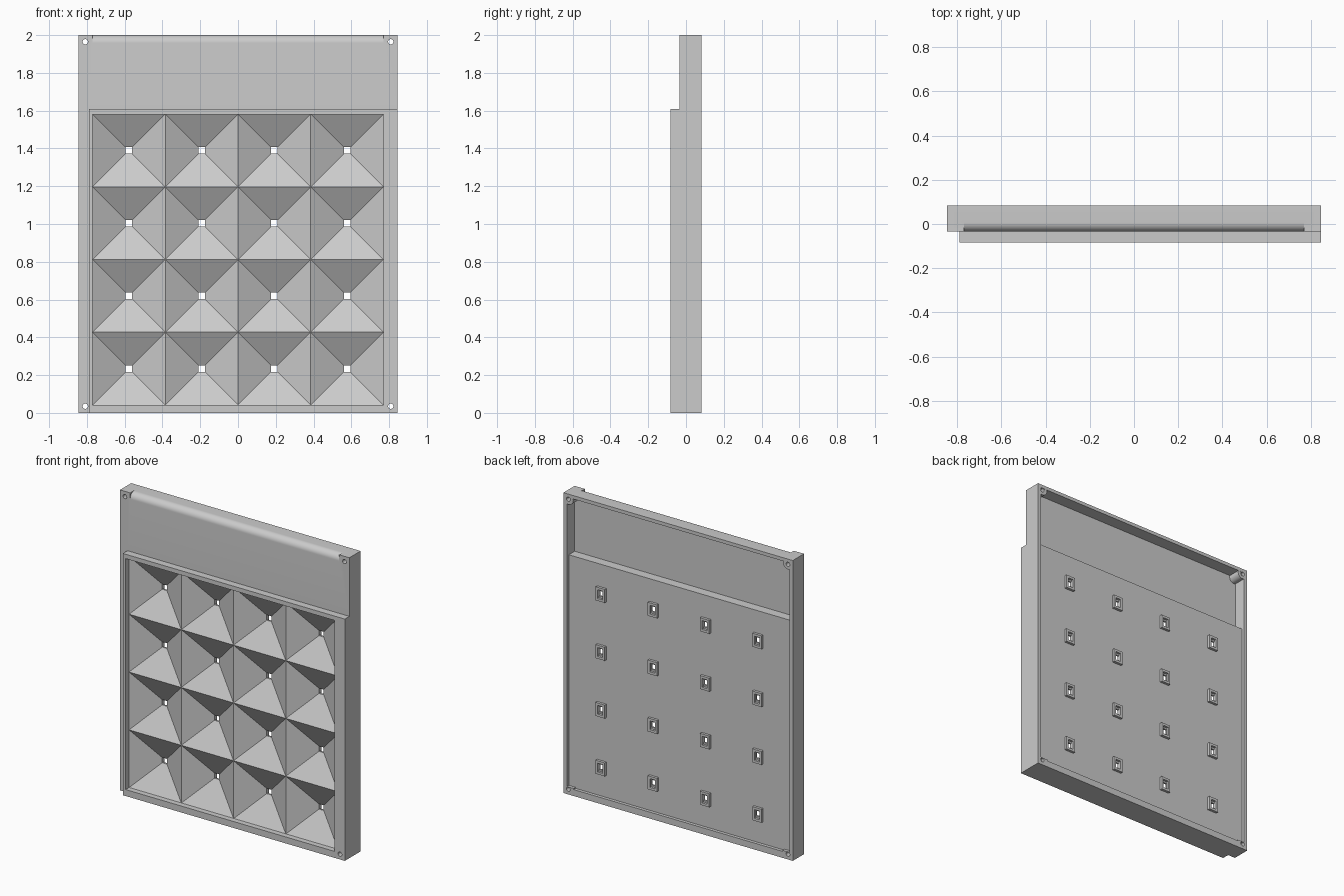
import bpy, bmesh, math

if "Cube" in bpy.data.objects:
    bpy.data.objects.remove(bpy.data.objects["Cube"])

F, S, B = -0.083, -0.035, 0.083      # front face, upper step face, back face
FLOOR = 0.062                        # recessed back floor


def obj_from(name, bm):
    bmesh.ops.recalc_face_normals(bm, faces=bm.faces)
    me = bpy.data.meshes.new(name)
    bm.to_mesh(me)
    bm.free()
    ob = bpy.data.objects.new(name, me)
    bpy.context.collection.objects.link(ob)
    return ob


def box(name, x0, x1, y0, y1, z0, z1):
    bm = bmesh.new()
    bmesh.ops.create_cube(bm, size=1)
    for v in bm.verts:
        v.co = (x1 if v.co.x > 0 else x0, y1 if v.co.y > 0 else y0, z1 if v.co.z > 0 else z0)
    return obj_from(name, bm)


def prism(name, pts, axis, a, b):
    # extrude a 2D outline along x (points are y,z) or along y (points are x,z)
    bm = bmesh.new()
    place = (lambda p, t: (t, p[0], p[1])) if axis == 'x' else (lambda p, t: (p[0], t, p[1]))
    lo = [bm.verts.new(place(p, a)) for p in pts]
    hi = [bm.verts.new(place(p, b)) for p in pts]
    bm.faces.new(lo)
    bm.faces.new(hi)
    n = len(pts)
    for i in range(n):
        j = (i + 1) % n
        bm.faces.new((lo[i], lo[j], hi[j], hi[i]))
    return obj_from(name, bm)


def rod(name, x, z, r, y0, y1, n=24):
    pts = [(x + r * math.cos(2 * math.pi * i / n), z + r * math.sin(2 * math.pi * i / n)) for i in range(n)]
    return prism(name, pts, 'y', y0, y1)


def boolean(target, tool, op='DIFFERENCE'):
    tool.hide_render = True
    m = target.modifiers.new(op, 'BOOLEAN')
    m.operation, m.object, m.solver = op, tool, 'EXACT'
    bpy.context.view_layer.objects.active = target
    bpy.ops.object.modifier_apply(modifier=m.name)
    bpy.data.objects.remove(tool)


# housing: stepped side outline, left front corner rebated
housing = prism("housing", [(F, 0), (B, 0), (B, 2), (S, 2), (S, 1.61), (F, 1.61)], 'x', -0.845, 0.845)
boolean(housing, box("left_rebate", -0.9, -0.79, -0.2, S, -0.1, 2.1))

# rounded top front edge
r = 0.042
arc = [(S + r - r * math.cos(a), 2 - r + r * math.sin(a)) for a in [math.pi / 2 * i / 12 for i in range(13)]]
round_pts = arc + [(S + r, 2.02), (S - 0.02, 2.02), (S - 0.02, 2 - r)]
boolean(housing, prism("top_round", round_pts, 'x', -0.77, 0.77))

# back recess, upper pocket and front window
boolean(housing, box("back_recess", -0.82, 0.82, FLOOR, 0.2, 0.05, 1.977))
boolean(housing, box("upper_pocket", -0.82, 0.82, 0.0, 0.2, 1.585, 1.977))
boolean(housing, box("window", -0.77, 0.77, -0.2, 0.2 - 0.1, 0.043, 1.581))

# screw posts and screw holes
for sx in (-1, 1):
    boolean(housing, rod("post", sx * 0.807, 1.965, 0.034, -0.01, B - 0.001), 'UNION')
for sx in (-1, 1):
    for z in (0.035, 1.965):
        boolean(housing, rod("screw_hole", sx * 0.809, z, 0.014, -0.2, 0.2))

# reflector panel: each cell is a chain of rectangular rings, front ridge to back floor
C = 0.385
rings = [(C / 2, C / 2, -0.047), (0.0175, 0.0175, 0.052), (0.0175, 0.0175, 0.064),
         (0.019, 0.029, 0.064), (0.019, 0.029, 0.079), (0.034, 0.045, 0.079),
         (0.034, 0.045, FLOOR), (C / 2, C / 2, FLOOR)]
bm = bmesh.new()
for col in range(4):
    for row in range(4):
        cx, cz = (col - 1.5) * C, 0.042 + (row + 0.5) * C
        loops = [[bm.verts.new((cx + sx * hx, y, cz + sz * hz))
                  for sx, sz in ((-1, -1), (1, -1), (1, 1), (-1, 1))] for hx, hz, y in rings]
        for a, b in zip(loops, loops[1:]):
            for i in range(4):
                j = (i + 1) % 4
                bm.faces.new((a[i], a[j], b[j], b[i]))
bmesh.ops.remove_doubles(bm, verts=bm.verts, dist=0.0005)
panel = obj_from("reflector_panel", bm)

# smooth the rounded edge, posts and holes only
bpy.ops.object.select_all(action='DESELECT')
housing.select_set(True)
bpy.context.view_layer.objects.active = housing
bpy.ops.object.shade_smooth_by_angle(angle=math.radians(25))
